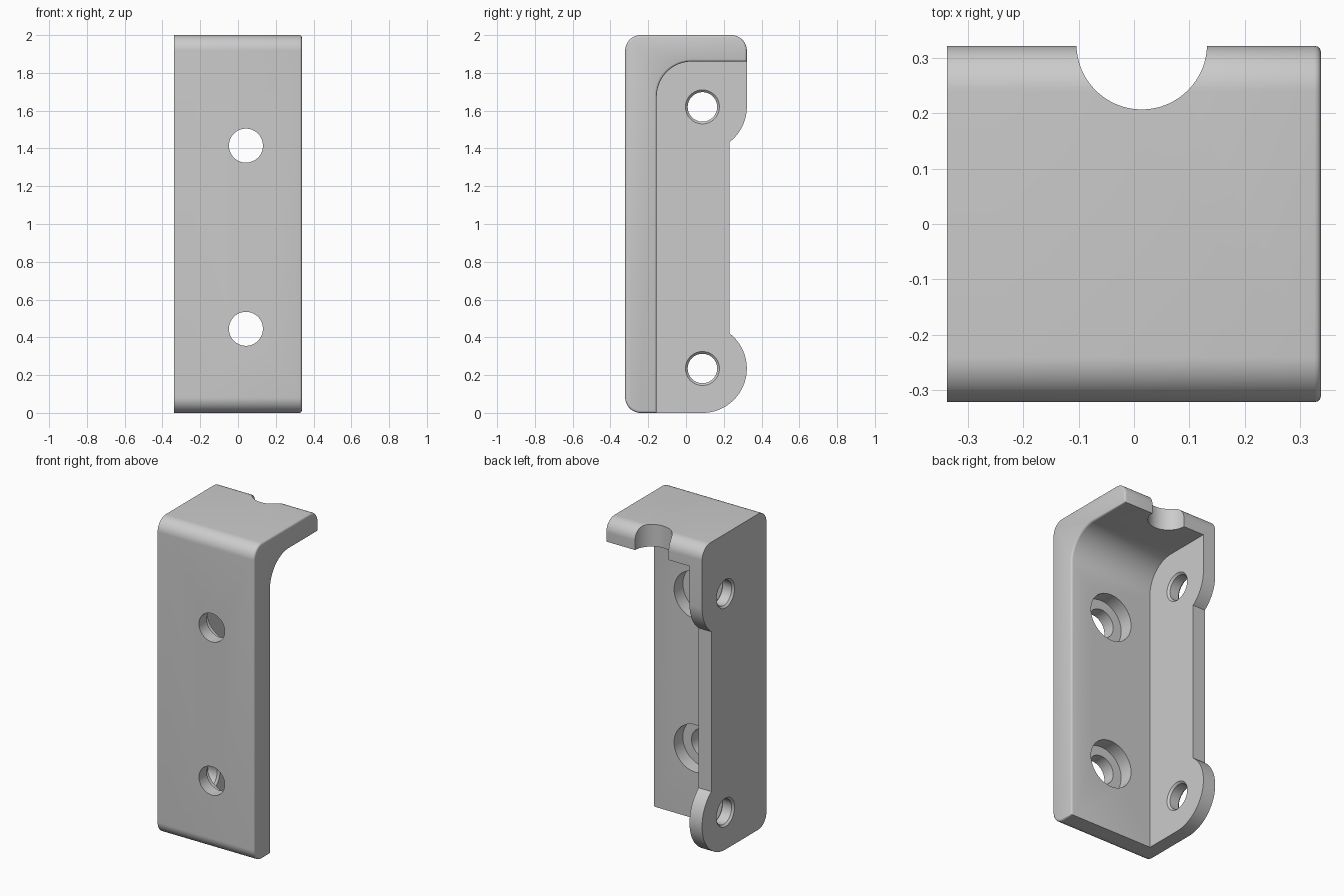
import bpy, bmesh
from math import cos, sin, radians, pi
from mathutils import Vector

cube = bpy.data.objects.get("Cube")
if cube:
    bpy.data.objects.remove(cube, do_unlink=True)

grey = bpy.data.materials.new("plain_grey")
grey.use_nodes = True
grey.diffuse_color = (0.6, 0.6, 0.6, 1)
grey.node_tree.nodes["Principled BSDF"].inputs["Base Color"].default_value = (0.6, 0.6, 0.6, 1)

LEFT, WALL, RIGHT = -0.338, -0.25, 0.338    # x of outer wall, inner wall, open end
HALF = 0.322                                # half depth in y
CORNER = 0.082                              # outer corner radius
INNER_Y, INNER_Z, FILLET = -0.155, 1.86, 0.185
TAB_Y, TAB_R, TAB_HEIGHTS = 0.087, 0.235, (1.62, 0.235)


def arc(cy, cz, r, start, end, steps=16):
    angles = [radians(start + (end - start) * i / steps) for i in range(steps + 1)]
    return [(cy + r * cos(a), cz + r * sin(a)) for a in angles]


def make_object(name, bm):
    bmesh.ops.recalc_face_normals(bm, faces=bm.faces)
    mesh = bpy.data.meshes.new(name)
    bm.to_mesh(mesh)
    bm.free()
    mesh.materials.append(grey)
    obj = bpy.data.objects.new(name, mesh)
    bpy.context.collection.objects.link(obj)
    return obj


def extrude_profile(name, points, x0, x1, end_round=0):
    """Extrude a (y, z) outline along x, optionally rounding the rim at x1."""
    bm = bmesh.new()
    face = bm.faces.new([bm.verts.new((x0, y, z)) for y, z in points])
    made = bmesh.ops.extrude_face_region(bm, geom=[face])["geom"]
    end = [v for v in made if isinstance(v, bmesh.types.BMVert)]
    bmesh.ops.translate(bm, verts=end, vec=(x1 - x0, 0, 0))
    if end_round:
        rim = [e for e in bm.edges if all(v in end for v in e.verts)]
        bmesh.ops.bevel(bm, geom=rim, offset=end_round, segments=3,
                        profile=0.5, affect='EDGES')
    return make_object(name, bm)


def turned_cutter(name, centre, axis, profile, sides=64):
    """Solid of revolution from (position, radius) pairs along an axis."""
    bm = bmesh.new()
    turn = Vector((0, 0, 1)).rotation_difference(Vector(axis))
    rings = []
    for pos, r in profile:
        rings.append([bm.verts.new(Vector(centre) + turn @ Vector(
            (r * cos(2 * pi * i / sides), r * sin(2 * pi * i / sides), pos)))
            for i in range(sides)])
    for a, b in zip(rings, rings[1:]):
        for i in range(sides):
            j = (i + 1) % sides
            bm.faces.new((a[i], a[j], b[j], b[i]))
    bm.faces.new(rings[0])
    bm.faces.new(rings[-1])
    return make_object(name, bm)


def cut(obj, cutters):
    bpy.context.view_layer.objects.active = obj
    for cutter in cutters:
        mod = obj.modifiers.new("cut", 'BOOLEAN')
        mod.operation, mod.solver, mod.object = 'DIFFERENCE', 'EXACT', cutter
        bpy.ops.object.modifier_apply(modifier=mod.name)
        bpy.data.objects.remove(cutter, do_unlink=True)


# Outer corners shared by both parts: front bottom, front top, back top
near, high = HALF - CORNER, 2 - CORNER
outer = (arc(-near, CORNER, CORNER, 270, 180) + arc(-near, high, CORNER, 180, 90)
         + arc(near, high, CORNER, 90, 0))

# Front and top flange, with a filleted inner corner
inner = arc(INNER_Y + FILLET, INNER_Z - FILLET, FILLET, 90, 180, 24)
flange = extrude_profile("front_and_top_flange",
                         outer + [(HALF, INNER_Z)] + inner + [(INNER_Y, 0)],
                         WALL, RIGHT, 0.012)

# Counterbored screw holes and the round notch in the top
screw = [(-0.5, 0.09), (-0.243, 0.09), (-0.243, 0.15), (0, 0.15)]
cutters = [turned_cutter("screw_hole_cutter", (0.042, 0, z), (0, 1, 0), screw)
           for z in (1.415, 0.445)]
cutters.append(turned_cutter("notch_cutter", (0.014, 0.325, 0), (0, 0, 1),
                             [(1.7, 0.118), (2.2, 0.118)]))
cut(flange, cutters)

# Side wall with two rounded tabs
upper, lower = TAB_HEIGHTS
side_wall = extrude_profile("side_wall", outer
                            + arc(TAB_Y, upper, TAB_R, 0, -52.5, 20)
                            + arc(TAB_Y, lower, TAB_R, 52.5, -90, 40),
                            LEFT, WALL)

# Tab holes, chamfered on both faces
c = 0.012
pin = [(LEFT - c, 0.078 + 2 * c), (LEFT + c, 0.078), (WALL - c, 0.078), (WALL + c, 0.078 + 2 * c)]
cut(side_wall, [turned_cutter("tab_hole_cutter", (0, TAB_Y, z), (1, 0, 0), pin)
                for z in TAB_HEIGHTS])

# Smooth the curves, keep the edges sharp
for obj in (flange, side_wall):
    bpy.ops.object.select_all(action='DESELECT')
    obj.select_set(True)
    bpy.context.view_layer.objects.active = obj
    bpy.ops.object.shade_smooth_by_angle(angle=radians(32))
